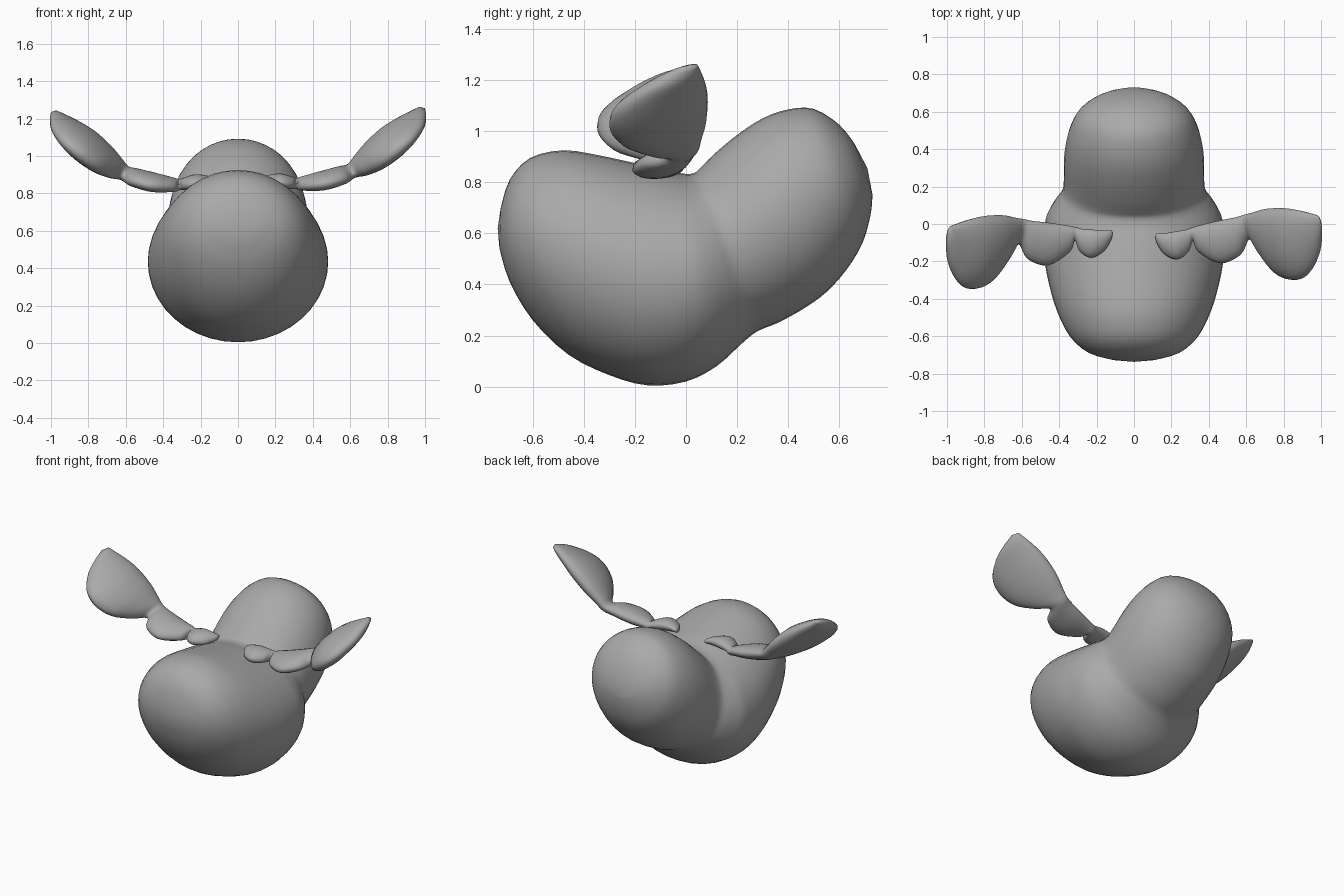
import bpy, bmesh, math
from mathutils import Vector

grey = bpy.data.materials.new("plain grey")
grey.diffuse_color = (0.4, 0.4, 0.4, 1)


def catmull(a, b, c, d, t):
    return 0.5 * (2 * b + (c - a) * t + (2 * a - 5 * b + 4 * c - d) * t * t
                  + (3 * b - a - 3 * c + d) * t ** 3)


def refine(stations, steps):
    """Spline extra stations between the given ones."""
    out, n = [], len(stations)
    for i in range(n - 1):
        quad = [stations[min(max(i + k, 0), n - 1)] for k in (-1, 0, 1, 2)]
        for s in range(steps):
            out.append([catmull(*v, s / steps) for v in zip(*quad)])
    return out + [list(stations[-1])]


def loft(name, rings, start, end, sides):
    """Skin elliptical rings (centre, half axis, half axis) between two poles."""
    bm = bmesh.new()
    loops = []
    for c, a, b in rings:
        loops.append([bm.verts.new(c + a * math.cos(t) + b * math.sin(t))
                      for t in (2 * math.pi * k / sides for k in range(sides))])
    for p, q in zip(loops, loops[1:]):
        for k in range(sides):
            j = (k + 1) % sides
            bm.faces.new((p[k], p[j], q[j], q[k]))
    for tip, loop in ((start, loops[0]), (end, loops[-1])):
        v = bm.verts.new(tip)
        for k in range(sides):
            bm.faces.new((v, loop[k], loop[(k + 1) % sides]))
    bmesh.ops.recalc_face_normals(bm, faces=bm.faces[:])
    mesh = bpy.data.meshes.new(name)
    bm.to_mesh(mesh)
    bm.free()
    mesh.materials.append(grey)
    mesh.shade_smooth()
    obj = bpy.data.objects.new(name, mesh)
    bpy.context.collection.objects.link(obj)
    return obj


# Body and head: top y, top z, bottom y, bottom z, half width
body = [
    (-0.725, 0.70, -0.730, 0.54, 0.11),
    (-0.69, 0.81, -0.69, 0.41, 0.24),
    (-0.61, 0.895, -0.60, 0.26, 0.34),
    (-0.48, 0.925, -0.46, 0.125, 0.41),
    (-0.34, 0.905, -0.30, 0.045, 0.455),
    (-0.20, 0.875, -0.15, 0.005, 0.48),
    (-0.08, 0.85, 0.00, 0.02, 0.48),
    (-0.02, 0.835, 0.12, 0.08, 0.465),
    (0.03, 0.835, 0.22, 0.17, 0.42),
    (0.06, 0.86, 0.28, 0.217, 0.385),
    (0.11, 0.91, 0.36, 0.25, 0.375),
    (0.20, 0.985, 0.46, 0.305, 0.375),
    (0.30, 1.05, 0.55, 0.37, 0.365),
    (0.40, 1.085, 0.63, 0.46, 0.34),
    (0.50, 1.087, 0.69, 0.56, 0.295),
    (0.60, 1.025, 0.722, 0.67, 0.21),
    (0.66, 0.95, 0.73, 0.75, 0.12),
]
rings = []
for ty, tz, by, bz, w in refine(body, 3):
    top, bottom = Vector((0, ty, tz)), Vector((0, by, bz))
    rings.append(((top + bottom) / 2, Vector((w, 0, 0)), (top - bottom) / 2))
loft("body_and_head", rings, (0, -0.737, 0.62), (0, 0.71, 0.855), 40)

# Wing: leading edge xyz, trailing edge xyz, half thickness
wing = [
    (0.12, -0.05, 0.87, 0.12, -0.10, 0.86, 0.015),
    (0.16, -0.05, 0.88, 0.16, -0.16, 0.85, 0.03),
    (0.22, -0.04, 0.88, 0.23, -0.19, 0.85, 0.04),
    (0.28, -0.03, 0.87, 0.29, -0.15, 0.845, 0.032),
    (0.31, -0.02, 0.865, 0.315, -0.09, 0.84, 0.028),
    (0.34, -0.01, 0.87, 0.345, -0.15, 0.835, 0.035),
    (0.44, 0.015, 0.89, 0.46, -0.21, 0.845, 0.048),
    (0.54, 0.035, 0.92, 0.57, -0.165, 0.875, 0.045),
    (0.59, 0.05, 0.94, 0.62, -0.08, 0.90, 0.036),
    (0.63, 0.06, 0.98, 0.68, -0.16, 0.915, 0.05),
    (0.70, 0.08, 1.05, 0.76, -0.26, 0.955, 0.068),
    (0.79, 0.085, 1.13, 0.85, -0.30, 1.02, 0.073),
    (0.87, 0.075, 1.19, 0.93, -0.27, 1.09, 0.06),
    (0.95, 0.055, 1.24, 0.983, -0.17, 1.165, 0.04),
    (0.98, 0.045, 1.26, 0.995, -0.07, 1.225, 0.02),
]


def make_wing(name, side, sweep, drop):
    def place(x, y, z):
        return Vector((side * x, y + sweep * (x - 0.33), z - drop * x))
    stations = refine(wing, 4)
    rows = [(place(*s[:3]), place(*s[3:6]), s[6]) for s in stations]
    mids = [(l + t) / 2 for l, t, _ in rows]
    out = []
    for i, (lead, trail, h) in enumerate(rows):
        # broad direction of the span keeps neighbouring rings from crossing
        span = mids[min(i + 5, len(mids) - 1)] - mids[max(i - 5, 0)]
        span.y = 0
        chord = (lead - trail) / 2
        out.append((mids[i], chord, span.cross(chord).normalized() * h))
    return loft(name, out, place(0.112, -0.07, 0.865), place(1.0, 0.0, 1.255), 20)


make_wing("right_wing", 1, 0, 0)
make_wing("left_wing", -1, -0.09, 0.02)
